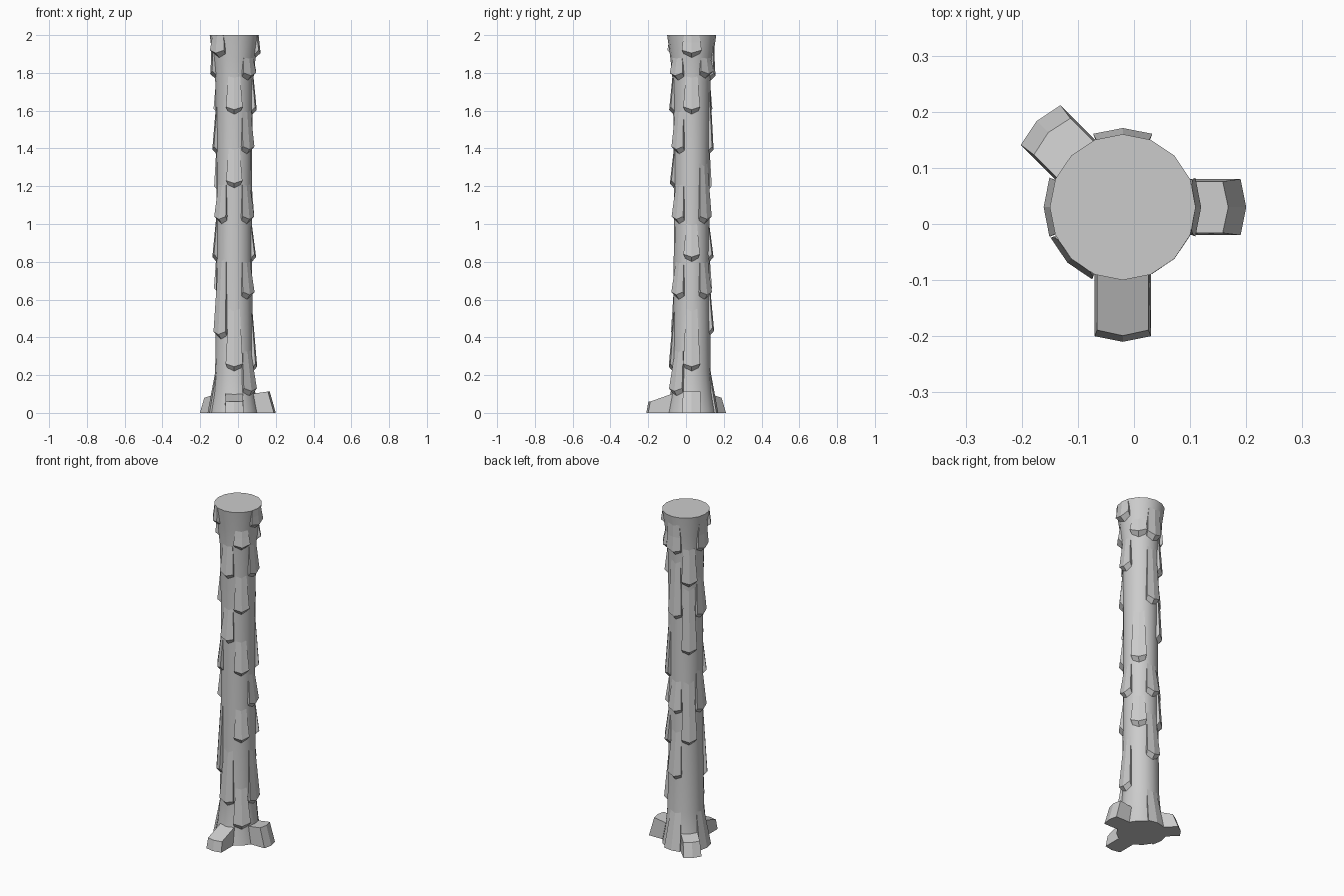
import bpy, bmesh
from math import radians, cos, sin

if "Cube" in bpy.data.objects:
    bpy.data.objects.remove(bpy.data.objects["Cube"])

CX, CY, SIDES = -0.02, 0.03, 16
PROFILE = [(0, .130), (.1, .112), (.22, .101), (.6, .096), (1.0, .094),
           (1.4, .095), (1.75, .100), (1.88, .113), (2.0, .130)]


def polar(r, deg, z):
    return (CX + r * cos(radians(deg)), CY + r * sin(radians(deg)), z)


def radius(z):
    for (z0, r0), (z1, r1) in zip(PROFILE, PROFILE[1:]):
        if z <= z1:
            return r0 + (r1 - r0) * (z - z0) / (z1 - z0)
    return PROFILE[-1][1]


def loft(name, rings, smooth=False):
    """Skin a list of closed rings and cap both ends."""
    bm = bmesh.new()
    loops = [[bm.verts.new(p) for p in ring] for ring in rings]
    n = len(loops[0])
    for a, b in zip(loops, loops[1:]):
        for i in range(n):
            j = (i + 1) % n
            bm.faces.new((a[i], a[j], b[j], b[i]))
    bm.faces.new(loops[0][::-1])
    bm.faces.new(loops[-1])
    bmesh.ops.recalc_face_normals(bm, faces=bm.faces)
    mesh = bpy.data.meshes.new(name)
    bm.to_mesh(mesh)
    bm.free()
    ob = bpy.data.objects.new(name, mesh)
    bpy.context.collection.objects.link(ob)
    if smooth:
        bpy.context.view_layer.objects.active = ob
        ob.select_set(True)
        bpy.ops.object.shade_smooth_by_angle(angle=radians(30))
        ob.select_set(False)
    return ob


# Trunk: sixteen-sided flared column
loft("trunk", [[polar(r, i * 360 / SIDES, z) for i in range(SIDES)]
               for z, r in PROFILE], True)


# Bark flakes: wedges that lift off the trunk towards their lower lip
def flake(deg, z0, z1, out=.021):
    def ring(z, half, r, drop):
        inner = radius(z) - .025
        return [polar(inner, deg - half, z), polar(r, deg - half, z),
                polar(r, deg, z - drop), polar(r, deg + half, z),
                polar(inner, deg + half, z), polar(inner, deg, z - drop)]
    zl = z0 + .04
    rings = [ring(z0 + .018, 21, radius(z0) - .001, .018),
             ring(zl, 22, radius(zl) + out, .015)]
    if z1 > 1.8:
        rings.append(ring((zl + z1) / 2, 21, max(radius((zl + z1) / 2) + .009, .1), 0))
    rings.append(ring(z1, 18, radius(z1) - .001, 0))
    loft("bark_flake", rings)


FLAKES = {
    0: [(1.88, 2.0), (1.58, 1.78), (.80, 1.0), (.22, .55)],
    45: [(1.77, 1.88), (1.0, 1.32), (.60, .80)],
    90: [(1.76, 1.95), (1.37, 1.72), (.80, 1.0), (.41, .70)],
    135: [(1.57, 1.80), (1.16, 1.56), (.62, 1.0)],
    180: [(1.77, 1.95), (1.37, 1.62), (.80, 1.06)],
    225: [(1.88, 2.0), (1.0, 1.21), (.39, .82)],
    270: [(1.58, 1.78), (1.19, 1.40), (.22, .55)],
    315: [(1.76, 1.88), (1.37, 1.60), (1.0, 1.21), (.60, .80), (.09, .33)],
}
for angle, spans in FLAKES.items():
    for low, high in spans:
        flake(angle, low, high)

# Base flares between the roots
for angle in (90, 180):
    rings = []
    for z, r, half in ((0, .141, 22), (.22, .1, 20)):
        rings.append([polar(.07, angle - half, z), polar(r, angle - half, z),
                      polar(r, angle, z), polar(r, angle + half, z),
                      polar(.07, angle + half, z)])
    loft("base_flare", rings)


# Roots: stubby blocks with a slightly pointed outer end
def root(deg, foot, top, z_out, z_in, half=.05):
    c, s = cos(radians(deg)), sin(radians(deg))

    def ring(reach, z_outer, z_inner, w):
        pts = [(.05, -w, z_inner), (reach, -w, z_outer), (reach + .01, 0, z_outer),
               (reach, w, z_outer), (.05, w, z_inner)]
        return [(CX + u * c - v * s, CY + u * s + v * c, z) for u, v, z in pts]
    loft("root", [ring(foot, 0, 0, half), ring(top, z_out, z_in, half - .004)])


root(0, .21, .178, .113, .095)
root(270, .23, .219, .06, .12)
root(135, .207, .178, .08, .11)
